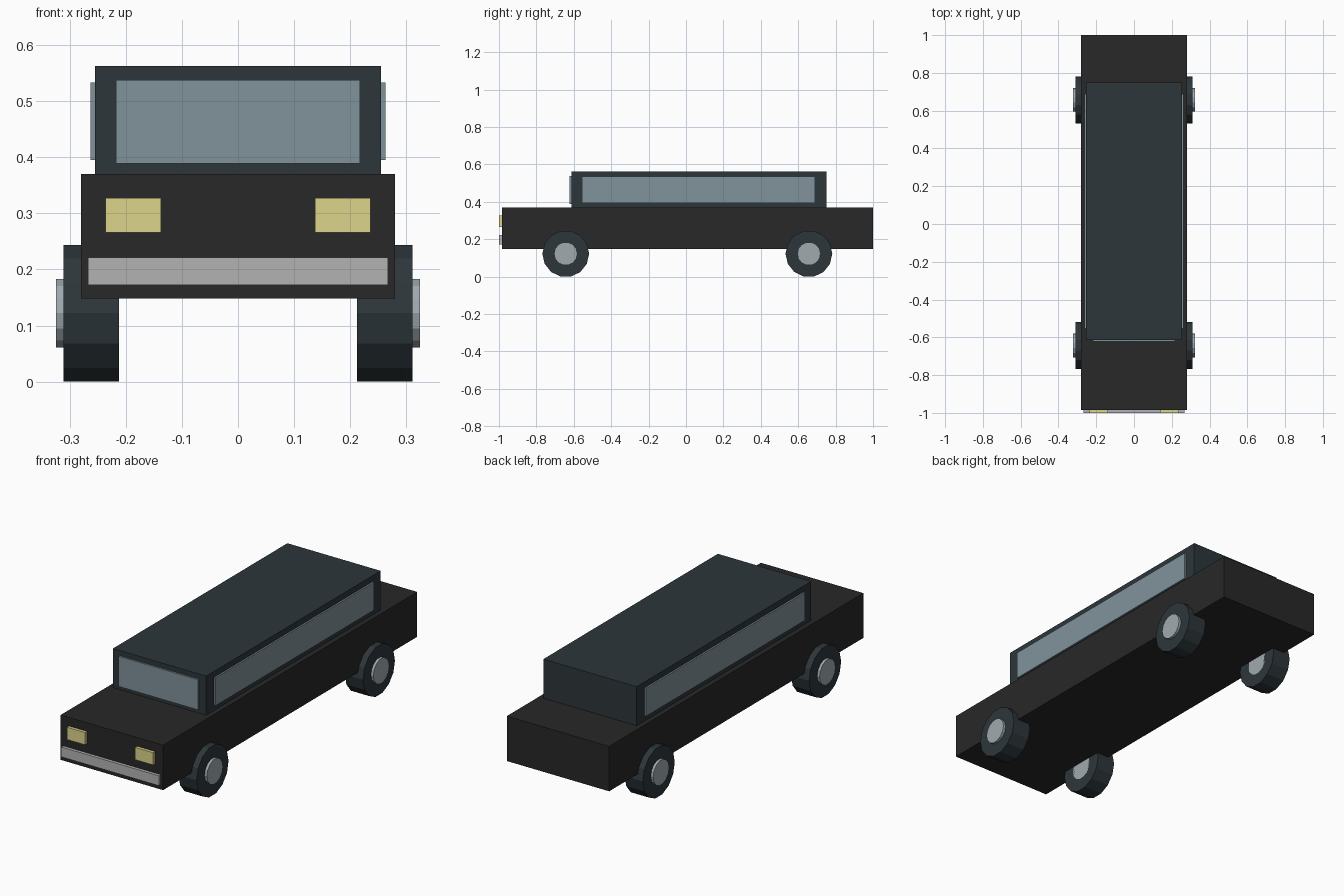
import bpy, bmesh
from math import pi
from mathutils import Matrix

if "Cube" in bpy.data.objects:
    bpy.data.objects.remove(bpy.data.objects["Cube"])


def material(name, rgb):
    m = bpy.data.materials.new(name)
    m.diffuse_color = (*rgb, 1)
    m.use_nodes = True
    m.node_tree.nodes["Principled BSDF"].inputs["Base Color"].default_value = m.diffuse_color
    return m


PAINT = material("black_paint", (0.021, 0.021, 0.021))
DARK = material("dark_slate", (0.026, 0.037, 0.043))
GLASS = material("glass", (0.22, 0.29, 0.33))
LAMP = material("lamp_yellow", (0.72, 0.66, 0.26))
CHROME = material("chrome", (0.45, 0.45, 0.45))
STEEL = material("hub_steel", (0.35, 0.40, 0.43))


def finish(name, bm, mat):
    me = bpy.data.meshes.new(name)
    bm.to_mesh(me)
    bm.free()
    me.materials.append(mat)
    ob = bpy.data.objects.new(name, me)
    bpy.context.collection.objects.link(ob)
    return ob


def box(name, xs, ys, zs, mat):
    """Box between min and max on each axis."""
    bm = bmesh.new()
    size = [b - a for a, b in (xs, ys, zs)]
    mid = [(a + b) / 2 for a, b in (xs, ys, zs)]
    bmesh.ops.create_cube(bm, size=1, matrix=Matrix.Translation(mid) @ Matrix.Diagonal((*size, 1)))
    return finish(name, bm, mat)


def disc(name, radius, x0, x1, y, z, mat):
    """14-sided cylinder lying along x."""
    bm = bmesh.new()
    bmesh.ops.create_cone(
        bm, cap_ends=True, segments=14, radius1=radius, radius2=radius, depth=abs(x1 - x0),
        matrix=Matrix.Translation(((x0 + x1) / 2, y, z)) @ Matrix.Rotation(pi / 2, 4, 'Y'))
    return finish(name, bm, mat)


# Body and cabin
box("body", (-0.28, 0.28), (-0.985, 1.0), (0.148, 0.37), PAINT)
box("cabin", (-0.255, 0.255), (-0.613, 0.75), (0.37, 0.563), DARK)

# Windshield and front bumper
box("windshield", (-0.217, 0.217), (-0.622, -0.605), (0.389, 0.538), GLASS)
box("front_bumper", (-0.267, 0.267), (-1.0, -0.975), (0.172, 0.221), CHROME)

# Parts repeated on both sides
for side, s in (("left", -1), ("right", 1)):
    box(f"{side}_window", sorted((s * 0.247, s * 0.263)), (-0.553, 0.688), (0.395, 0.533), GLASS)
    box(f"{side}_headlight", sorted((s * 0.137, s * 0.236)), (-1.0, -0.975), (0.266, 0.327), LAMP)
    for end, y in (("front", -0.643), ("rear", 0.657)):
        disc(f"{end}_{side}_tyre", 0.125, s * 0.212, s * 0.311, y, 0.122, DARK)
        disc(f"{end}_{side}_hub", 0.0625, s * 0.212, s * 0.324, y, 0.122, STEEL)
